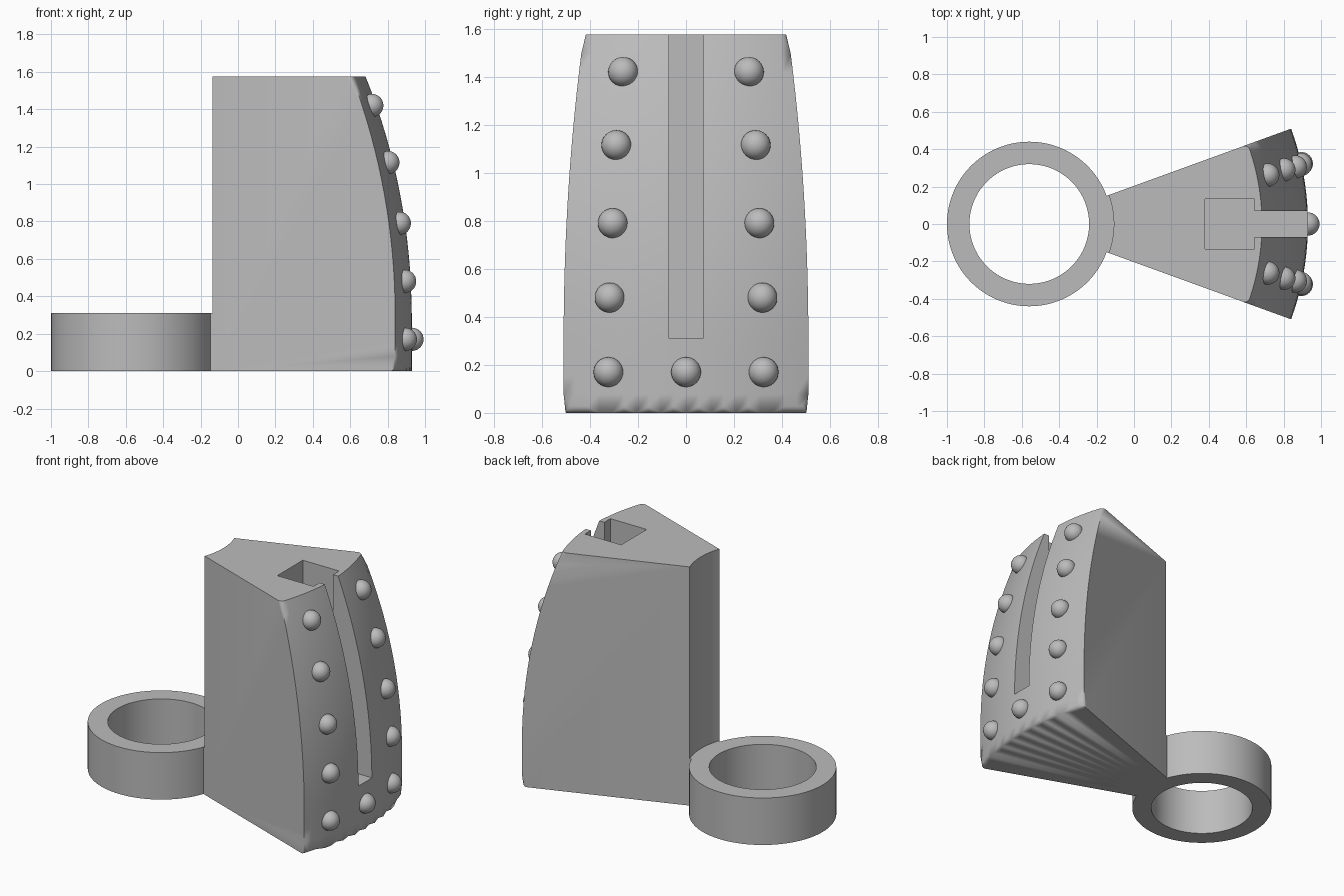
import bpy, bmesh
from math import sin, cos, radians, sqrt
from mathutils import Vector, Matrix

if "Cube" in bpy.data.objects:
    bpy.data.objects.remove(bpy.data.objects["Cube"])

AXIS = Vector((-0.56, 0, 0))      # common axis of ring and wedge
HALF = radians(20)                # half opening angle of the wedge
TOP, STEP = 1.575, 0.31

grey = bpy.data.materials.new("plain grey")
grey.use_nodes = True
grey.diffuse_color = (0.5, 0.5, 0.5, 1)
grey.node_tree.nodes["Principled BSDF"].inputs["Base Color"].default_value = (0.5, 0.5, 0.5, 1)


def finish(name, bm):
    bmesh.ops.recalc_face_normals(bm, faces=bm.faces)
    mesh = bpy.data.meshes.new(name)
    bm.to_mesh(mesh)
    bm.free()
    mesh.materials.append(grey)
    ob = bpy.data.objects.new(name, mesh)
    bpy.context.collection.objects.link(ob)
    return ob


def smooth(ob):
    bpy.ops.object.select_all(action='DESELECT')
    ob.select_set(True)
    bpy.context.view_layer.objects.active = ob
    bpy.ops.object.shade_smooth_by_angle(angle=radians(35))


def polar(r, a, z):
    return AXIS + Vector((r * cos(a), r * sin(a), z))


def outer_radius(z):
    """Barrel-shaped outer wall: straight at the foot, curving in above."""
    R, rise = 3.43, max(0, z - 0.3)
    return 1.49 - (R - sqrt(R * R - rise * rise))


def sweep(profile, start, end, steps, closed=False):
    """Revolve a closed (radius, height) profile about the axis."""
    bm = bmesh.new()
    count = steps if closed else steps + 1
    rows = [[bm.verts.new(polar(r, start + (end - start) * i / steps, z)) for r, z in profile]
            for i in range(count)]
    n = len(profile)
    for i in range(steps):
        a, b = rows[i], rows[(i + 1) % count]
        for j in range(n):
            k = (j + 1) % n
            bm.faces.new((a[j], a[k], b[k], b[j]))
    if not closed:
        bm.faces.new(rows[0])
        bm.faces.new(rows[-1])
    return bm, rows


def box(name, x0, x1, half_y, z0, z1):
    bm = bmesh.new()
    bmesh.ops.create_cube(bm, size=1)
    bmesh.ops.scale(bm, vec=(x1 - x0, 2 * half_y, z1 - z0), verts=bm.verts)
    bmesh.ops.translate(bm, vec=((x0 + x1) / 2, 0, (z0 + z1) / 2), verts=bm.verts)
    return finish(name, bm)


# Ring at the back
bm, _ = sweep([(0.32, 0), (0.44, 0), (0.44, STEP), (0.32, STEP)], 0, radians(360), 96, True)
smooth(finish("ring", bm))

# Short neck joining ring and wedge
bm, _ = sweep([(0.425, 0), (0.46, 0), (0.46, STEP), (0.425, STEP)], -HALF, HALF, 12)
smooth(finish("neck", bm))

# Wedge body with rounded outer side and foot edges
levels = 20
wall = [(outer_radius(TOP * i / levels), TOP * i / levels) for i in range(levels + 1)]
bm, rows = sweep([(0.452, 0)] + wall + [(0.452, TOP)], -HALF, HALF, 20)
outline = [rows[s][j:j + 2] for s in (0, -1) for j in range(1, levels + 1)]
outline += [(rows[i][1], rows[i + 1][1]) for i in range(len(rows) - 1)]
edges = [bm.edges.get(pair) for pair in outline]
bmesh.ops.bevel(bm, geom=edges, offset=0.028, segments=4, profile=0.5, affect='EDGES')
wedge = finish("wedge_body", bm)

# T-shaped slot open to the top and the outer wall
pocket = box("pocket_cutter", 0.38, 0.645, 0.133, STEP, TOP + 0.2)
groove = box("groove_cutter", 0.6, 1.2, 0.07, STEP, TOP + 0.3)
bpy.context.view_layer.objects.active = wedge
for cutter in (pocket, groove):
    mod = wedge.modifiers.new("slot", 'BOOLEAN')
    mod.operation, mod.solver, mod.object = 'DIFFERENCE', 'EXACT', cutter
    bpy.ops.object.modifier_apply(modifier=mod.name)
    bpy.data.objects.remove(cutter)
smooth(wedge)

# Domed rivets in two columns plus one below the slot
spots = [(0.17, 0)]
for z, y in ((0.17, 0.323), (0.48, 0.318), (0.79, 0.305), (1.115, 0.29), (1.42, 0.262)):
    spots += [(z, y), (z, -y)]
for i, (z, y) in enumerate(spots):
    r = outer_radius(z)
    bm = bmesh.new()
    spot = AXIS + Vector((sqrt(r * r - y * y), y, z))
    bmesh.ops.create_uvsphere(bm, u_segments=32, v_segments=16, radius=0.062,
                              matrix=Matrix.Translation(spot))
    smooth(finish(f"rivet_{i + 1}", bm))
